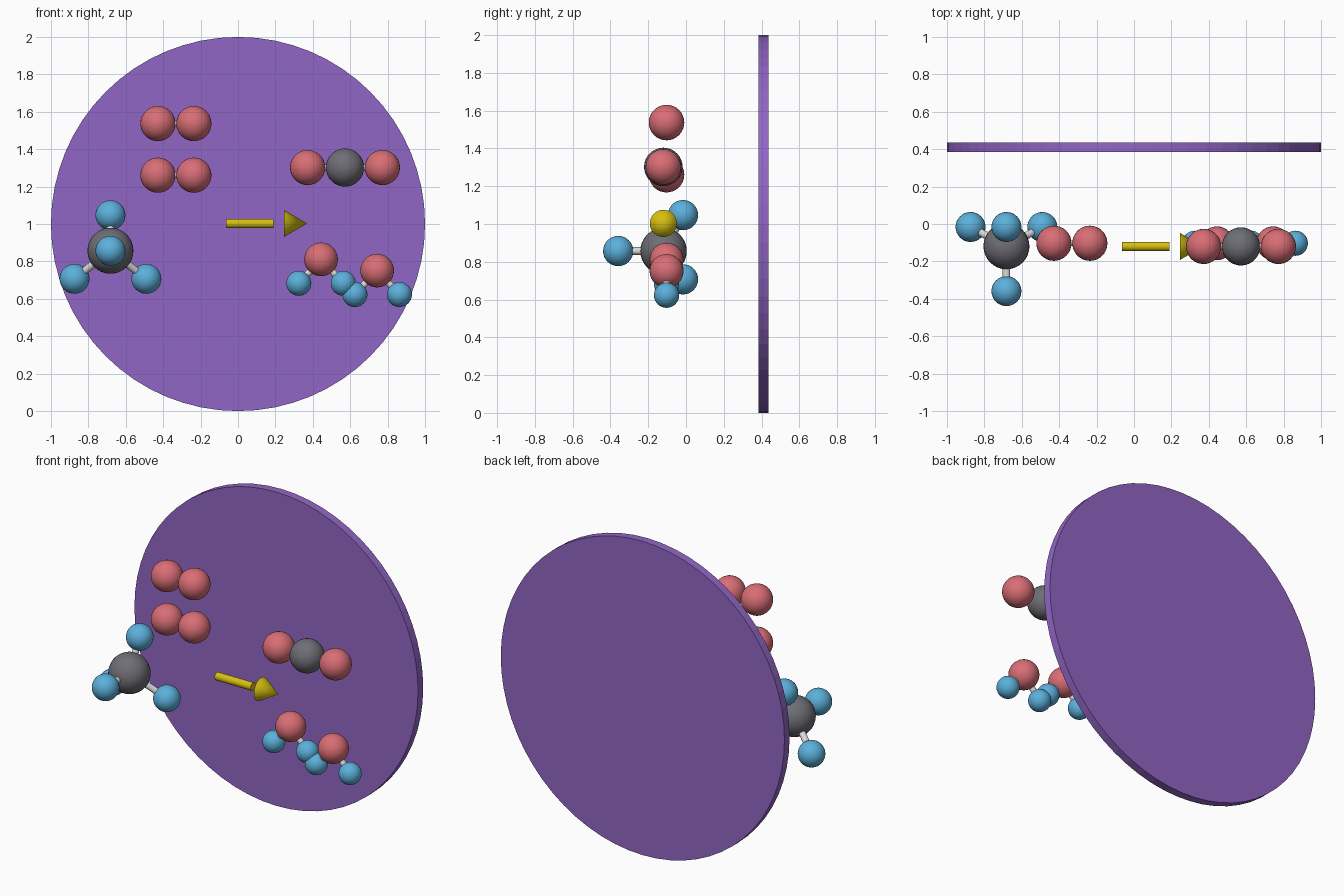
import bpy
import math
from mathutils import Vector

cube = bpy.data.objects.get("Cube")
if cube:
    bpy.data.objects.remove(cube, do_unlink=True)


def material(name, rgb):
    """Make a flat material from a display colour, stored as linear."""
    color = [((c + 0.055) / 1.055) ** 2.4 if c > 0.04 else c / 12.92 for c in rgb] + [1]
    mat = bpy.data.materials.new(name)
    mat.diffuse_color = color
    mat.use_nodes = True
    bsdf = next(n for n in mat.node_tree.nodes if n.type == "BSDF_PRINCIPLED")
    bsdf.inputs["Base Color"].default_value = color
    return mat


PURPLE = material("purple", (0.57, 0.40, 0.77))
RED = material("red", (0.85, 0.43, 0.46))
BLUE = material("blue", (0.36, 0.69, 0.86))
GREY = material("dark grey", (0.43, 0.43, 0.46))
GOLD = material("gold", (0.84, 0.75, 0.06))
WHITE = material("off white", (0.86, 0.86, 0.86))


def finish(name, mat, smooth=True):
    obj = bpy.context.object
    obj.name = name
    obj.data.materials.append(mat)
    if smooth:
        bpy.ops.object.shade_smooth_by_angle(angle=math.radians(40))
    return obj


def ball(name, center, radius, mat):
    bpy.ops.mesh.primitive_uv_sphere_add(segments=32, ring_count=16, radius=radius, location=center)
    return finish(name, mat)


def rod(name, start, end, r1, r2, mat, sides=24, smooth=True):
    """Cylinder or cone running from start to end."""
    start, end = Vector(start), Vector(end)
    axis = end - start
    bpy.ops.mesh.primitive_cone_add(
        vertices=sides, radius1=r1, radius2=r2, depth=axis.length,
        location=(start + end) / 2, rotation=axis.to_track_quat("Z", "Y").to_euler())
    return finish(name, mat, smooth)


def molecule(name, center, core, outer, bond_radius):
    """Central atom (radius, material) with (offset, radius, material) atoms bonded to it."""
    center = Vector(center)
    ball(name + "_center_atom", center, *core)
    for i, (offset, radius, mat) in enumerate(outer, 1):
        tip = center + Vector(offset)
        ball(f"{name}_atom_{i}", tip, radius, mat)
        rod(f"{name}_bond_{i}", center, tip, bond_radius, bond_radius, WHITE)


# Round backing disc
rod("backing_disc", (0, 0.437, 1), (0, 0.385, 1), 1, 1, PURPLE, sides=64, smooth=False)

# Two paired red molecules
for label, z in (("upper", 1.537), ("lower", 1.261)):
    molecule(label + "_pair", (-0.428, -0.103, z), (0.094, RED),
             [((0.192, 0, 0), 0.094, RED)], 0.015)

# Four-armed molecule
molecule("four_armed", (-0.682, -0.119, 0.857), (0.123, GREY),
         [(offset, 0.08, BLUE) for offset in (
             (0, -0.24, 0), (0, 0.103, 0.19), (-0.192, 0.103, -0.15), (0.192, 0.103, -0.15))],
         0.02)

# Straight three-ball molecule
molecule("straight", (0.572, -0.12, 1.302), (0.102, GREY),
         [((side * 0.2, 0, 0), 0.094, RED) for side in (-1, 1)], 0.015)

# Two bent molecules
for label, x, z in (("left", 0.444, 0.811), ("right", 0.744, 0.751)):
    molecule(label + "_bent", (x, -0.103, z), (0.09, RED),
             [((side * 0.119, 0, -0.128), 0.067, BLUE) for side in (-1, 1)], 0.018)

# Arrow with a detached head
rod("arrow_shaft", (-0.064, -0.12, 1.003), (0.19, -0.12, 1.003), 0.025, 0.025, GOLD)
rod("arrow_head", (0.246, -0.12, 1.003), (0.37, -0.12, 1.003), 0.072, 0, GOLD)
